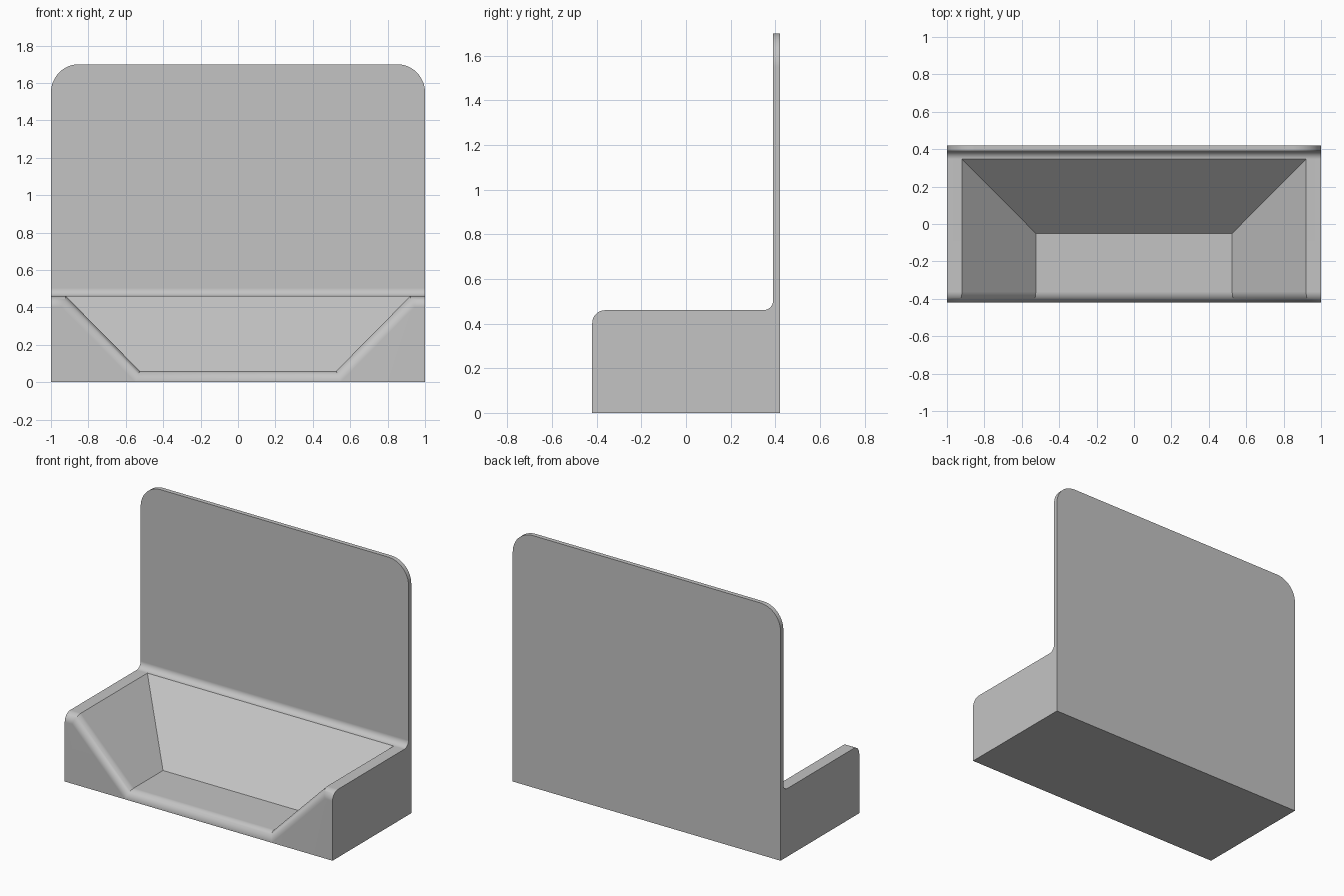
import bpy
import bmesh
from math import sin, cos, pi, tan

cube = bpy.data.objects.get("Cube")
if cube:
    bpy.data.objects.remove(cube, do_unlink=True)

# Main sizes
HALF_W, FRONT, BACK = 1.0, -0.42, 0.42
PANEL_FRONT, TOP = 0.39, 1.70
RIM, FLOOR = 0.46, 0.06
POCKET_X, FLOOR_X = 0.92, 0.525
POCKET_BACK, FLOOR_BACK = 0.347, -0.05
EDGE_R, CORNER_R = 0.058, 0.15
FILLET_R = PANEL_FRONT - POCKET_BACK
STEPS = 8

bm = bmesh.new()


def face(points):
    bm.faces.new([bm.verts.new(p) for p in points])


def strip(a, b):
    for i in range(len(a) - 1):
        face([a[i], a[i + 1], b[i + 1], b[i]])


def quarter(n=STEPS):
    return [pi / 2 * i / n for i in range(n + 1)]


# Rounded front lip: the opening outline, offset into the walls
miter = tan(pi / 8)
outline = [(-HALF_W, RIM, 0), (-POCKET_X, RIM, -miter), (-FLOOR_X, FLOOR, -miter),
           (FLOOR_X, FLOOR, miter), (POCKET_X, RIM, miter), (HALF_W, RIM, 0)]
lip = []
for a in quarter():
    d, y = EDGE_R * (1 - cos(a)), FRONT + EDGE_R * (1 - sin(a))
    lip.append([(x + d * m, y, z - d) for x, z, m in outline])
for a, b in zip(lip, lip[1:]):
    strip(a, b)

# Front face and underside
base = [(p[0], FRONT, 0) for p in lip[-1]]
strip(lip[-1], base)
face(base + [(HALF_W, BACK, 0), (-HALF_W, BACK, 0)])

# Rim tops, pocket sides
for s, edge in ((-1, lip[0][:3]), (1, lip[0][:2:-1])):
    outer, inner, low = edge
    back_rim = (s * POCKET_X, POCKET_BACK, RIM)
    face([outer, inner, back_rim, (s * HALF_W, POCKET_BACK, RIM)])
    face([inner, low, (s * FLOOR_X, FLOOR_BACK, FLOOR), back_rim])

# Pocket floor and sloped back
floor_back = [(s * FLOOR_X, FLOOR_BACK, FLOOR) for s in (1, -1)]
face([lip[0][2], lip[0][3]] + floor_back)
face(floor_back + [(s * POCKET_X, POCKET_BACK, RIM) for s in (-1, 1)])

# Fillet where the tray meets the upright panel
fillet = []
for a in quarter():
    y, z = POCKET_BACK + FILLET_R * sin(a), RIM + FILLET_R * (1 - cos(a))
    fillet.append([(x, y, z) for x in (-HALF_W, -POCKET_X, POCKET_X, HALF_W)])
for a, b in zip(fillet, fillet[1:]):
    strip(a, b)

# Upright panel with rounded top corners
arc = [(HALF_W - CORNER_R * (1 - cos(a)), TOP - CORNER_R * (1 - sin(a)))
       for a in quarter(12)]
arch = arc + [(-x, z) for x, z in reversed(arc)]
front_arch = [(x, PANEL_FRONT, z) for x, z in arch]
back_arch = [(x, BACK, z) for x, z in arch]
strip(front_arch, back_arch)
face(fillet[-1] + front_arch)
face([(-HALF_W, BACK, 0), (HALF_W, BACK, 0)] + back_arch)

# End walls
for i, s in ((0, -1), (-1, 1)):
    x = s * HALF_W
    face([base[i]] + [row[i] for row in reversed(lip)] + [row[i] for row in fillet]
         + [(x, PANEL_FRONT, TOP - CORNER_R), (x, BACK, TOP - CORNER_R), (x, BACK, 0)])

bmesh.ops.remove_doubles(bm, verts=bm.verts, dist=0.0001)
bmesh.ops.recalc_face_normals(bm, faces=bm.faces)

mesh = bpy.data.meshes.new("tray_with_back_panel")
bm.to_mesh(mesh)
bm.free()
holder = bpy.data.objects.new("tray_with_back_panel", mesh)
bpy.context.collection.objects.link(holder)

# Plain grey material
grey = bpy.data.materials.new("light_grey")
grey.use_nodes = True
colour = (0.55, 0.55, 0.55, 1)
grey.diffuse_color = colour
for node in grey.node_tree.nodes:
    if node.type == 'BSDF_PRINCIPLED':
        node.inputs["Base Color"].default_value = colour
mesh.materials.append(grey)

# Smooth rounds, flat faces kept flat
bpy.ops.object.select_all(action='DESELECT')
holder.select_set(True)
bpy.context.view_layer.objects.active = holder
bpy.ops.object.shade_smooth_by_angle(angle=pi / 6)
weighted = holder.modifiers.new("flat_faces", 'WEIGHTED_NORMAL')
weighted.keep_sharp = True
